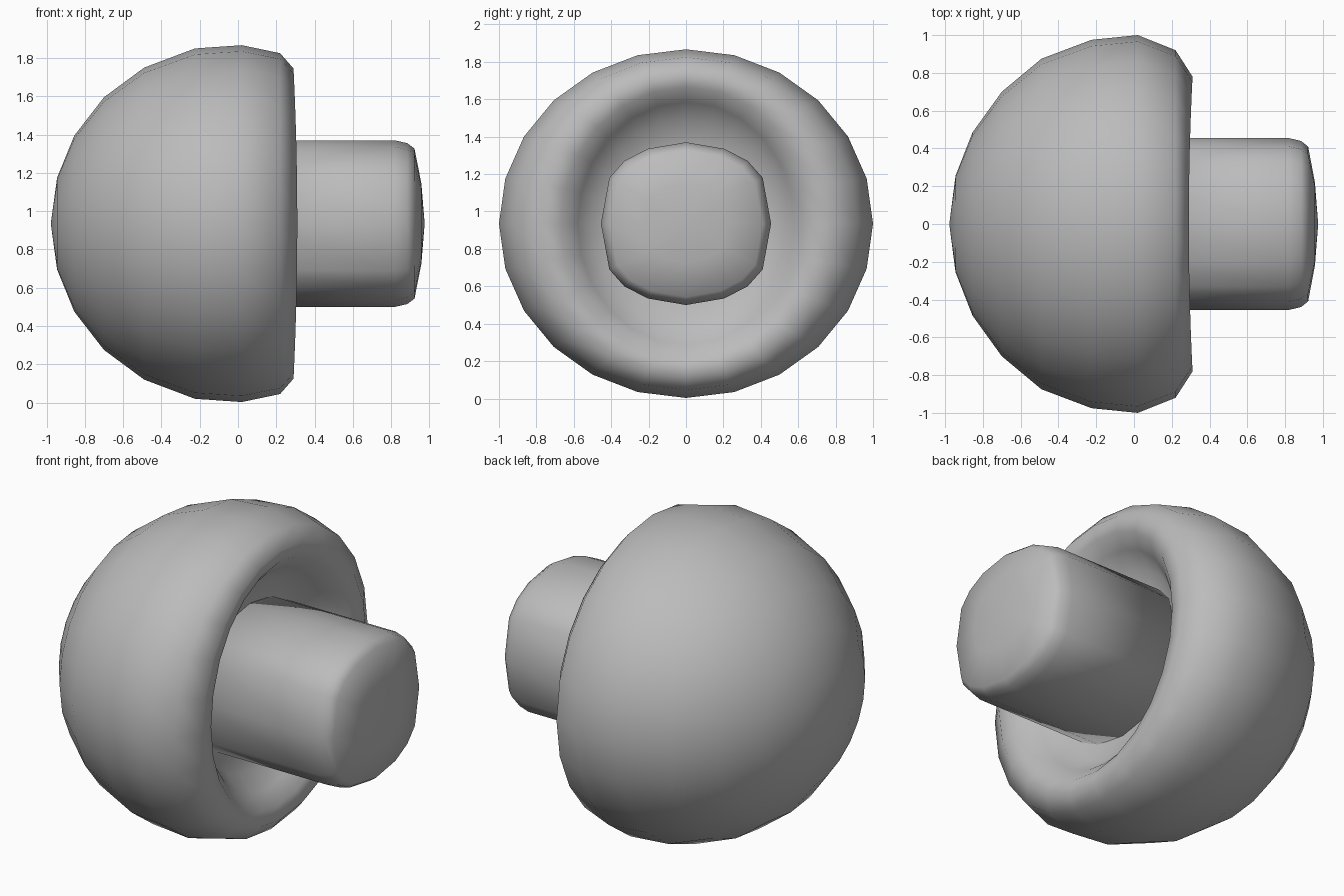
import bpy, bmesh, math

if "Cube" in bpy.data.objects:
    bpy.data.objects.remove(bpy.data.objects["Cube"])

CENTRE_Z = 0.935

grey = bpy.data.materials.new("grey")
grey.diffuse_color = (0.5, 0.5, 0.5, 1)
grey.use_nodes = True
grey.node_tree.nodes["Principled BSDF"].inputs["Base Color"].default_value = grey.diffuse_color


def loft(name, rings):
    """Skin rings of 3D points; a ring with one point becomes a pole."""
    bm = bmesh.new()
    loops = [[bm.verts.new(p) for p in ring] for ring in rings]
    for a, b in zip(loops, loops[1:]):
        n = max(len(a), len(b))
        for i in range(n):
            j = (i + 1) % n
            if len(a) == 1:
                bm.faces.new((a[0], b[j], b[i]))
            elif len(b) == 1:
                bm.faces.new((a[i], a[j], b[0]))
            else:
                bm.faces.new((a[i], a[j], b[j], b[i]))
    bmesh.ops.recalc_face_normals(bm, faces=bm.faces)
    mesh = bpy.data.meshes.new(name)
    bm.to_mesh(mesh)
    bm.free()
    for f in mesh.polygons:
        f.use_smooth = True
    mesh.materials.append(grey)
    obj = bpy.data.objects.new(name, mesh)
    bpy.context.collection.objects.link(obj)
    return obj


# Domed head with a rolled rim and a recess: x, half width, half height
head_profile = [
    (-0.945, 0.255, 0.24), (-0.855, 0.485, 0.46), (-0.70, 0.70, 0.66),
    (-0.49, 0.875, 0.815), (-0.225, 0.975, 0.915), (0.02, 1.0, 0.932),
    (0.22, 0.92, 0.89), (0.31, 0.78, 0.81), (0.29, 0.67, 0.73),
    (0.20, 0.58, 0.65), (0.10, 0.51, 0.56), (0.07, 0.36, 0.36),
]
head = [[(-0.978, 0, CENTRE_Z)]]
for x, ry, rz in head_profile:
    ring = []
    for i in range(24):
        a = math.tau * i / 24
        dip = 0.02 * math.sin(a) ** 2 if x > 0.25 else 0
        ring.append((x - dip, ry * math.cos(a), CENTRE_Z + rz * math.sin(a)))
    head.append(ring)
head.append([(0.07, 0, CENTRE_Z)])
loft("head", head)

# Squarish stem with a rounded, slightly domed end
quarter = [(0.455, 0), (0.41, 0.245), (0.33, 0.335), (0.205, 0.40)]
section = quarter + [(0, 0.435)] + [(-y, z) for y, z in quarter[:0:-1]]
section += [(-y, -z) for y, z in section]
stem = [[(0.03, 0, CENTRE_Z)]]
for x, s in [(0.03, 1), (0.82, 1), (0.885, 0.965), (0.922, 0.9), (0.958, 0.48)]:
    stem.append([(x, y * s, CENTRE_Z + z * s) for y, z in section])
stem.append([(0.975, 0, CENTRE_Z)])
loft("stem", stem)
